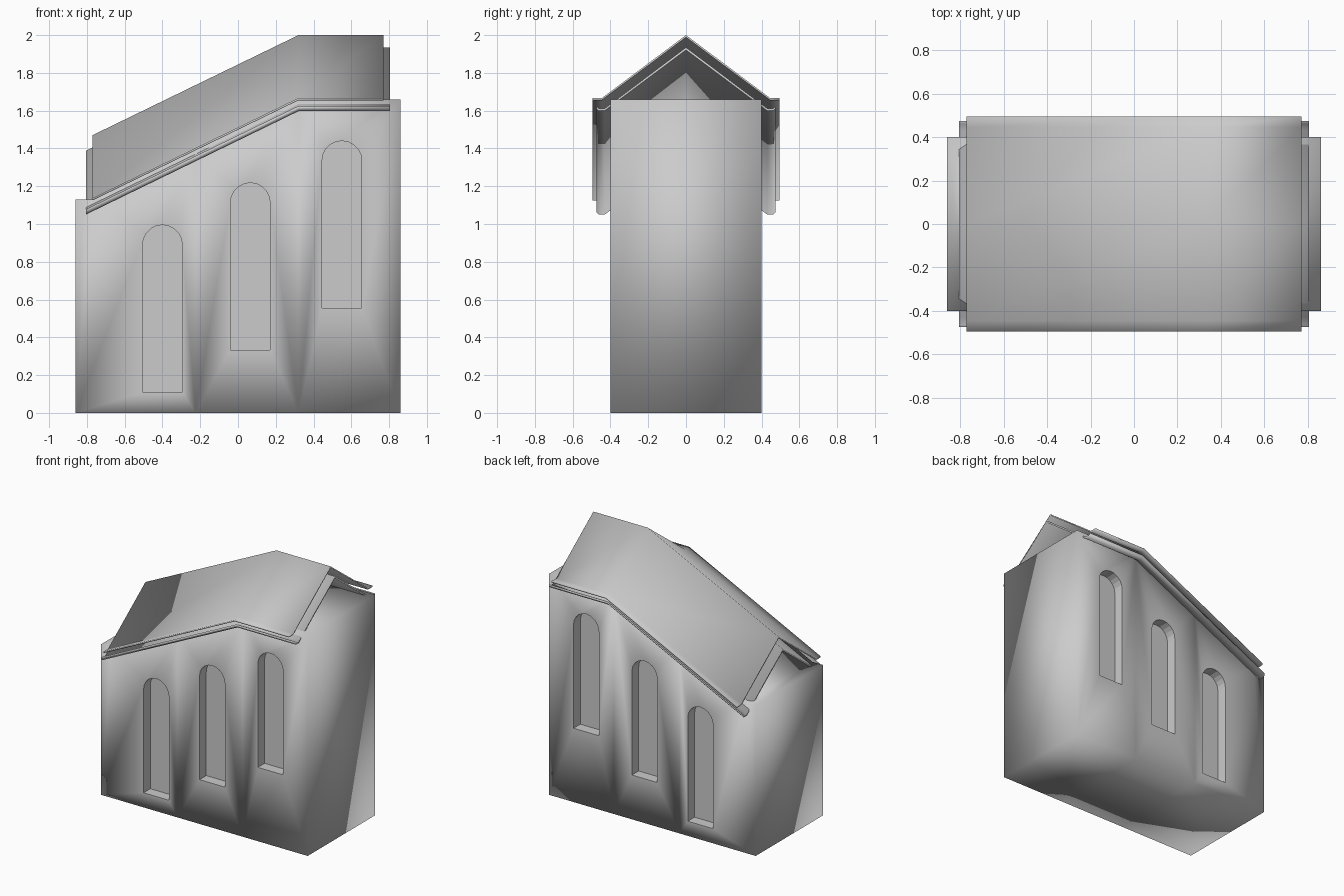
import bpy, bmesh, math
from mathutils import Vector

if "Cube" in bpy.data.objects:
    bpy.data.objects.remove(bpy.data.objects["Cube"])


def new_object(name, bm):
    bmesh.ops.recalc_face_normals(bm, faces=bm.faces)
    me = bpy.data.meshes.new(name)
    bm.to_mesh(me)
    bm.free()
    ob = bpy.data.objects.new(name, me)
    bpy.context.collection.objects.link(ob)
    return ob


def prism(name, profile, y0, y1, cuts=()):
    """Extrude an x-z outline along y, optionally splitting it at x positions."""
    bm = bmesh.new()
    face = bm.faces.new([bm.verts.new((x, y0, z)) for x, z in profile])
    out = bmesh.ops.extrude_face_region(bm, geom=[face])
    verts = [v for v in out["geom"] if isinstance(v, bmesh.types.BMVert)]
    bmesh.ops.translate(bm, verts=verts, vec=(0, y1 - y0, 0))
    for x in cuts:
        bmesh.ops.bisect_plane(bm, geom=bm.verts[:] + bm.edges[:] + bm.faces[:],
                               plane_co=(x, 0, 0), plane_no=(1, 0, 0))
    return new_object(name, bm)


KINK, SLOPE = 0.32, 0.486


def drop(x):
    return min(0, x - KINK) * SLOPE


def roof_sheet(name, half, length, thick):
    """Thin gabled sheet that runs down the slope then stays level."""
    pts = [(-y, z) for y, z in reversed(half[1:])] + half
    section = pts + [(y, z - thick) for y, z in reversed(pts)]
    bm = bmesh.new()
    rings = [[bm.verts.new((x, y, z + drop(x))) for y, z in section]
             for x in (-length, KINK, length)]
    n = len(section)
    for a, b in zip(rings, rings[1:]):
        for i in range(n):
            j = (i + 1) % n
            bm.faces.new((a[i], a[j], b[j], b[i]))
    m = len(pts)
    for r in (rings[0], rings[-1]):
        for i in range(m - 1):
            bm.faces.new((r[i], r[i + 1], r[n - 2 - i], r[n - 1 - i]))
    return new_object(name, bm)


def arch(cx, bottom, w=0.105, height=0.885, steps=10):
    """Round-headed window outline."""
    spring = bottom + height - w
    pts = [(cx - w, bottom), (cx + w, bottom)]
    for i in range(steps + 1):
        a = math.pi * i / steps
        pts.append((cx + w * math.cos(a), spring + w * math.sin(a)))
    return pts


# Walls with a sloping, then level top
walls = prism("walls", [(-0.86, 0), (0.86, 0), (0.86, 1.66), (KINK, 1.66),
                        (-0.77, 1.13), (-0.86, 1.13)], -0.4, 0.4,
              cuts=(-0.225, KINK))

# Stepped arched window recesses, front and back
DEPTH = 0.08
for i, (cx, bottom) in enumerate([(-0.4, 0.11), (0.065, 0.333), (0.55, 0.555)]):
    for side in (-1, 1):
        ys = sorted((side * (0.4 - DEPTH), side * 0.5))
        cutter = prism(f"window_cutter_{i}_{side}", arch(cx, bottom), *ys)
        cutter.hide_render = True
        cutter.hide_viewport = True
        mod = walls.modifiers.new("window", 'BOOLEAN')
        mod.operation = 'DIFFERENCE'
        mod.solver = 'EXACT'
        mod.object = cutter

# Upper roof covering and the longer, upturned lining below it
upper = roof_sheet("roof_covering", [(0, 2.0), (0.445, 1.667), (0.495, 1.667)], 0.77, 0.012)
lower = roof_sheet("roof_lining", [(0, 1.935), (0.43, 1.612), (0.462, 1.612), (0.475, 1.625)],
                   0.805, 0.015)

# Soft shading throughout
for ob in (walls, upper, lower):
    for p in ob.data.polygons:
        p.use_smooth = True
